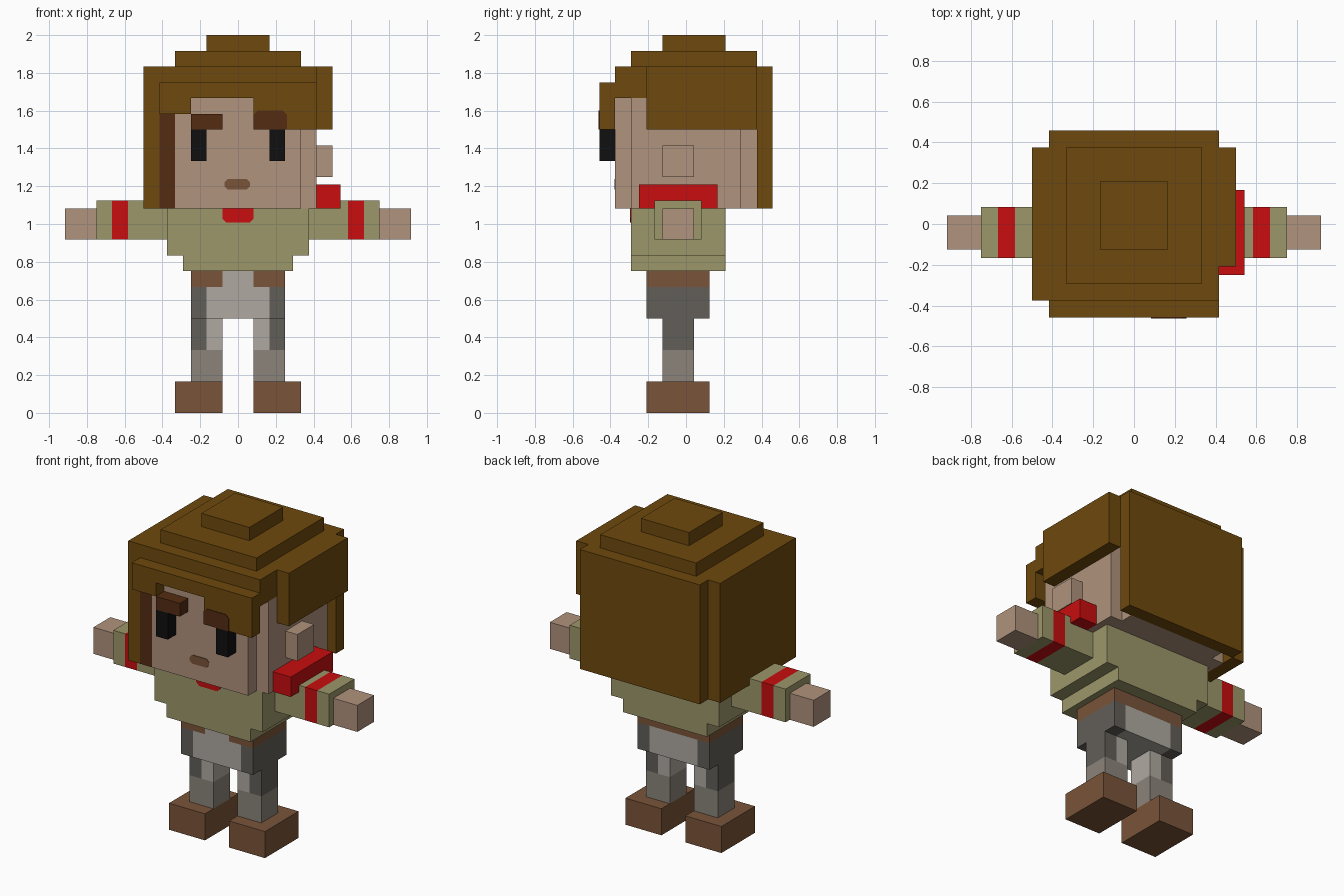
import bpy
import bmesh
from mathutils import Vector

UNIT = 1 / 24  # one grid step of the blocky figure

default = bpy.data.objects.get("Cube")
if default:
    bpy.data.objects.remove(default, do_unlink=True)


def linear(hex_code):
    def channel(i):
        c = int(hex_code[i:i + 2], 16) / 255
        return c / 12.92 if c <= 0.04045 else ((c + 0.055) / 1.055) ** 2.4
    return (channel(0), channel(2), channel(4), 1)


def make_material(name, hex_code):
    mat = bpy.data.materials.new(name)
    mat.use_nodes = True
    mat.diffuse_color = linear(hex_code)
    bsdf = next(n for n in mat.node_tree.nodes if n.type == 'BSDF_PRINCIPLED')
    bsdf.inputs["Base Color"].default_value = linear(hex_code)
    bsdf.inputs["Roughness"].default_value = 0.9
    return mat


HAIR = make_material("hair brown", "6F490D")
DARK = make_material("dark brown", "552C12")
SKIN = make_material("skin", "B0937C")
BLACK = make_material("eye black", "101010")
SHIRT = make_material("shirt olive", "9C976A")
RED = make_material("scarf red", "C80D0F")
LEATHER = make_material("leather brown", "7A5439")
LIGHT = make_material("light grey", "AFA9A1")
MID = make_material("mid grey", "8B847B")
SHADE = make_material("dark grey", "625E58")


def finish(name, bm, mats):
    bmesh.ops.recalc_face_normals(bm, faces=bm.faces)
    mesh = bpy.data.meshes.new(name)
    bm.to_mesh(mesh)
    bm.free()
    for mat in mats:
        mesh.materials.append(mat)
    obj = bpy.data.objects.new(name, mesh)
    bpy.context.collection.objects.link(obj)
    return obj


def box(name, x, y, z, mats, cuts=(), rule=None):
    """Box from (low, high) spans; cuts are (axis, position), rule picks a colour."""
    bm = bmesh.new()
    bmesh.ops.create_cube(bm, size=1)
    spans = [sorted(s) for s in (x, y, z)]
    for v in bm.verts:
        v.co = Vector([s[0] if c < 0 else s[1] for s, c in zip(spans, v.co)])
    bmesh.ops.recalc_face_normals(bm, faces=bm.faces)
    for axis, pos in cuts:
        normal = Vector((0, 0, 0))
        normal[axis] = 1
        bmesh.ops.bisect_plane(bm, geom=bm.verts[:] + bm.edges[:] + bm.faces[:],
                               plane_co=normal * pos, plane_no=normal)
    if rule:
        bm.normal_update()
        for f in bm.faces:
            f.material_index = rule(f.calc_center_median(), f.normal)
    bmesh.ops.scale(bm, vec=(UNIT,) * 3, verts=bm.verts)
    return finish(name, bm, mats if isinstance(mats, list) else [mats])


def plate(name, x, z, y, mat, top=0, bottom=0):
    """Thin painted detail on a front face, with clipped top or bottom corners."""
    (x0, x1), (z0, z1) = x, z
    outline = [(x0 + bottom, z0), (x1 - bottom, z0), (x1, z0 + bottom), (x1, z1 - top),
               (x1 - top, z1), (x0 + top, z1), (x0, z1 - top), (x0, z0 + bottom)]
    bm = bmesh.new()
    verts = [bm.verts.new((px, y, pz)) for px, pz in outline]
    face = bm.faces.new(verts)
    bmesh.ops.remove_doubles(bm, verts=bm.verts, dist=0.001)
    out = bmesh.ops.extrude_face_region(bm, geom=bm.faces[:])
    for v in out["geom"]:
        if isinstance(v, bmesh.types.BMVert):
            v.co.y -= 0.1
    bmesh.ops.scale(bm, vec=(UNIT,) * 3, verts=bm.verts)
    return finish(name, bm, [mat])


# Head: two crossed boxes give notched corners
box("head_core", (-8, 8), (-9, 9), (26, 40), SKIN)
box("head_sides", (-10, 10), (-7, 7), (26, 40), SKIN)
box("left_ear", (10, 12), (-3, 1), (30, 34), SKIN)

# Hair
box("hair_cap", (-10, 10), (-9, 9), (40, 44), HAIR)
box("hair_crown", (-8, 8), (-7, 9), (44, 46), HAIR)
box("hair_tuft", (-4, 4), (-3, 5), (46, 48), HAIR)
box("hair_back", (-10, 10), (9, 11), (26, 44), HAIR)
box("hair_right_side", (-12, -10), (-9, 9), (26, 44), HAIR)
box("hair_left_side", (10, 12), (-5, 9), (36, 44), HAIR)
box("fringe_top", (-10, 10), (-11, -9), (40, 42), HAIR)
box("fringe_right", (-10, -6), (-11, -9), (38, 40), HAIR)
box("fringe_left", (2, 10), (-11, -9), (36, 40), HAIR)
box("hair_right_lock", (-10, -8), (-9, -7), (26, 40), DARK)

# Face
for side, s in (("left", 1), ("right", -1)):
    box(side + "_eye", (4 * s, 6 * s), (-11, -9), (32, 36), BLACK)
box("right_eyebrow", (-6, -2), (-11, -9), (36, 38), DARK)
plate("left_eyebrow", (2, 6.2), (36, 38.4), -11, DARK, top=0.5)
plate("mouth", (-1.7, 1.5), (28.4, 29.7), -9, LEATHER, top=0.4, bottom=0.4)

# Shirt and scarf
box("shirt", (-9, 9), (-7, 5), (20, 26), SHIRT)
box("shirt_hem", (-7, 7), (-7, 5), (18, 20), SHIRT)
plate("collar", (-2, 2), (24.2, 26), -7, RED, bottom=0.5)
box("shoulder_scarf", (10, 13), (-6, 4), (26, 29), RED)


# Trousers: belt, light middle, dark outer sides
def pelvis_colour(c, n):
    if abs(n.z) > 0.5:
        return 0 if abs(c.x) < 4 else 1
    if c.z > 16 and not (n.y < -0.5 and abs(c.x) < 2):
        return 2
    return 0 if abs(n.y) > 0.5 and abs(c.x) < 4 else 1


box("pelvis", (-6, 6), (-5, 3), (12, 18), [LIGHT, SHADE, LEATHER],
    [(0, -4), (0, -2), (0, 2), (0, 4), (2, 16)], pelvis_colour)


def leg_colour(c, n):
    if c.z < 8:
        return 2
    return 0 if abs(c.x) < 4 else 1


def sleeve_colour(c, n):
    return 1 if 14 < abs(c.x) < 16 else 0


# Limbs on both sides
for side, s in (("left", 1), ("right", -1)):
    box(side + "_sleeve", (9 * s, 18 * s), (-4, 2), (22, 27), [SHIRT, RED],
        [(0, 14 * s), (0, 16 * s)], sleeve_colour)
    box(side + "_hand", (18 * s, 22 * s), (-3, 1), (22, 26), SKIN)
    box(side + "_leg", (2 * s, 6 * s), (-3, 1), (4, 12), [LIGHT, SHADE, MID],
        [(0, 4 * s), (2, 8)], leg_colour)
    box(side + "_shoe", (2 * s, 8 * s), (-5, 3), (0, 4), LEATHER)
